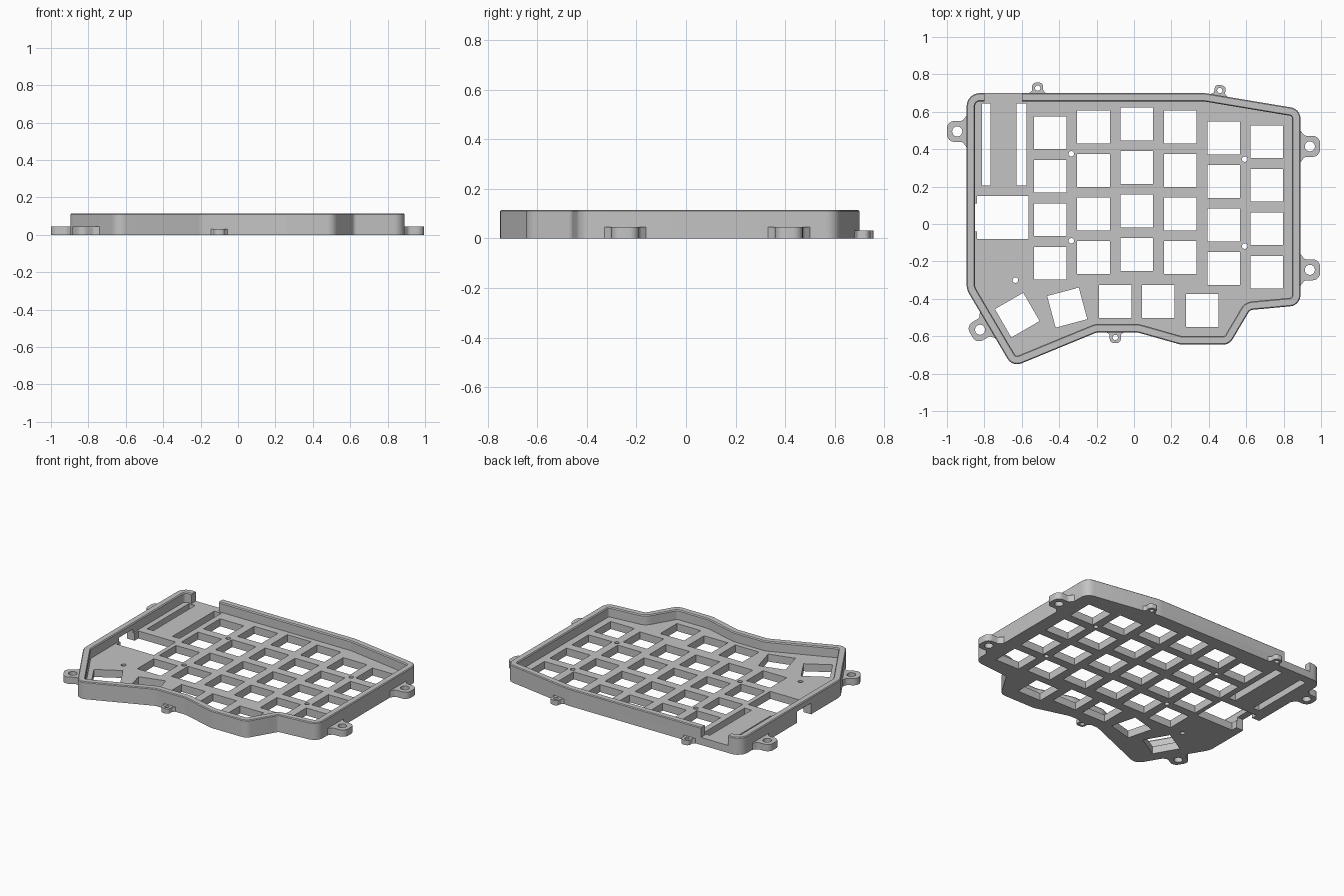
import bpy, bmesh
from math import pi, cos, sin, radians
from mathutils import Vector

if "Cube" in bpy.data.objects:
    bpy.data.objects.remove(bpy.data.objects["Cube"], do_unlink=True)

FLOOR, TOP = 0.05, 0.115
GREY = (0.55, 0.55, 0.55, 1)
mat = bpy.data.materials.new("neutral grey")
mat.use_nodes = True
mat.diffuse_color = GREY
mat.node_tree.nodes["Principled BSDF"].inputs["Base Color"].default_value = GREY


def add_mesh(name, mesh):
    obj = bpy.data.objects.new(name, mesh)
    bpy.context.collection.objects.link(obj)
    mesh.materials.clear()
    mesh.materials.append(mat)
    return obj


def smooth(obj):
    bpy.ops.object.select_all(action="DESELECT")
    obj.select_set(True)
    bpy.context.view_layer.objects.active = obj
    bpy.ops.object.shade_smooth_by_angle(angle=radians(30))


def rounded(corners, steps=6):
    """Round each (x, y, radius) corner of a closed polygon with an arc."""
    out = []
    for i, (x, y, r) in enumerate(corners):
        p = Vector((x, y))
        if r == 0:
            out.append(p)
            continue
        a = (Vector(corners[i - 1][:2]) - p).normalized()
        b = (Vector(corners[(i + 1) % len(corners)][:2]) - p).normalized()
        half = a.angle(b) / 2
        centre = p + (a + b).normalized() * (r / sin(half))
        reach = r * cos(half) / sin(half)
        start, end = p + a * reach - centre, p + b * reach - centre
        out += [centre + start.slerp(end, k / steps).normalized() * r for k in range(steps + 1)]
    return out


def inset(corners, d):
    """Move a counterclockwise polygon inwards, keeping its arcs concentric."""
    out = []
    for i, (x, y, r) in enumerate(corners):
        p = Vector((x, y))
        e1 = (p - Vector(corners[i - 1][:2])).normalized()
        e2 = (Vector(corners[(i + 1) % len(corners)][:2]) - p).normalized()
        n1, n2 = Vector((-e1.y, e1.x)), Vector((-e2.y, e2.x))
        q = p + (n1 + n2) * (d / (1 + n1.dot(n2)))
        turn = e1.x * e2.y - e1.y * e2.x
        out.append((q.x, q.y, max(r - d, 0.012) if turn > 0 else r + d))
    return out


def circle(x, y, r, n=24):
    return [Vector((x + r * cos(2 * pi * k / n), y + r * sin(2 * pi * k / n))) for k in range(n)]


def rect(x, y, w, h, turn=0):
    c, s = cos(radians(turn)), sin(radians(turn))
    return [Vector((x + u * w / 2 * c - v * h / 2 * s, y + u * w / 2 * s + v * h / 2 * c))
            for u, v in ((-1, -1), (1, -1), (1, 1), (-1, 1))]


def slab(name, loops, height):
    """Flat plate standing on the ground; inner loops become holes."""
    curve = bpy.data.curves.new(name, "CURVE")
    curve.dimensions, curve.fill_mode, curve.extrude = "2D", "BOTH", height / 2
    for loop in loops:
        spline = curve.splines.new("POLY")
        spline.points.add(len(loop) - 1)
        for point, p in zip(spline.points, loop):
            point.co = (p.x, p.y, 0, 1)
        spline.use_cyclic_u = True
    temp = bpy.data.objects.new(name + "_profile", curve)
    bpy.context.collection.objects.link(temp)
    graph = bpy.context.evaluated_depsgraph_get()
    mesh = bpy.data.meshes.new_from_object(temp.evaluated_get(graph))
    bpy.data.objects.remove(temp, do_unlink=True)
    bm = bmesh.new()
    bm.from_mesh(mesh)
    bmesh.ops.remove_doubles(bm, verts=bm.verts, dist=1e-5)
    bmesh.ops.translate(bm, verts=bm.verts, vec=(0, 0, height / 2))
    bmesh.ops.recalc_face_normals(bm, faces=bm.faces)
    bm.to_mesh(mesh)
    bm.free()
    obj = add_mesh(name, mesh)
    smooth(obj)
    return obj


# Outer case outline, counterclockwise from the back corner
outline = [(-0.895, 0.70, 0.07), (-0.895, -0.35, 0.1), (-0.65, -0.765, 0.06),
           (-0.20, -0.58, 0.06), (0.02, -0.58, 0.1), (0.25, -0.645, 0.1),
           (0.51, -0.645, 0.06), (0.62, -0.46, 0.03), (0.89, -0.435, 0.06),
           (0.89, 0.615, 0.06), (0.38, 0.70, 0.2)]

# Floor outline with the connector bay opening through the side
bay = [(-0.895, 0.11), (-0.84, 0.11), (-0.84, 0.15), (-0.565, 0.15),
       (-0.565, -0.08), (-0.84, -0.08), (-0.84, -0.04), (-0.895, -0.04)]
floor_outline = outline[:1] + [(x, y, 0) for x, y in bay] + outline[1:]
loops = [rounded(floor_outline)]

# Key openings: six staggered columns and five thumb keys
KEY, PITCH = 0.175, 0.2325
for x, y in ((-0.448, 0.488), (-0.217, 0.518), (0.015, 0.535),
             (0.247, 0.518), (0.48, 0.46), (0.71, 0.44)):
    loops += [rect(x, y - row * PITCH, KEY, KEY) for row in range(4)]
for x, y, turn in ((-0.624, -0.487, 30), (-0.357, -0.447, 15), (-0.10, -0.414, 0),
                   (0.13, -0.414, 0), (0.365, -0.463, 0)):
    loops.append(rect(x, y, KEY, KEY, turn))

# Controller pin slots and screw holes
loops += [rect(-0.791, 0.425, 0.046, 0.44), rect(-0.601, 0.425, 0.052, 0.44)]
for x, y in ((-0.335, 0.375), (-0.335, -0.09), (0.592, 0.347), (0.592, -0.118), (-0.634, -0.30)):
    loops.append(circle(x, y, 0.015, 16))
slab("key_plate", loops, FLOOR)

# Rim wall: a profile of inset and height swept round the outline
bm = bmesh.new()
rings = []
for d, z in ((0, FLOOR), (0, TOP - 0.005), (0.005, TOP), (0.04, TOP),
             (0.045, TOP - 0.007), (0.045, FLOOR)):
    rings.append([bm.verts.new((p.x, p.y, z)) for p in rounded(inset(outline, d))])
for i, ring in enumerate(rings):
    nxt = rings[(i + 1) % len(rings)]
    for k in range(len(ring)):
        j = (k + 1) % len(ring)
        bm.faces.new((ring[k], ring[j], nxt[j], nxt[k]))
bmesh.ops.recalc_face_normals(bm, faces=bm.faces)
mesh = bpy.data.meshes.new("rim_wall")
bm.to_mesh(mesh)
bm.free()
wall = add_mesh("rim_wall", mesh)

# Cable notch at the back and bridged connector gap at the side
for centre, size in (((-0.70, 0.68, 0.1), (0.20, 0.2, 0.2)),
                     ((-0.87, 0.035, 0), (0.12, 0.15, 0.15))):
    bpy.ops.mesh.primitive_cube_add(size=1, location=centre)
    cutter = bpy.context.object
    cutter.name, cutter.scale, cutter.hide_render = "notch_cutter", size, True
    cut = wall.modifiers.new("notch", "BOOLEAN")
    cut.operation, cut.solver, cut.object = "DIFFERENCE", "EXACT", cutter
    bpy.context.view_layer.objects.active = wall
    bpy.ops.object.modifier_apply(modifier=cut.name)
    bpy.data.objects.remove(cutter, do_unlink=True)
smooth(wall)


# Screw tabs round the outside
def tab(name, x, y, turn, scale, height):
    half = [(-0.03, 0.088, 0), (-0.002, 0.088, 0.015), (0.022, 0.056, 0.025), (0.105, 0.056, 0.04)]
    shape = rounded(half + [(u, -v, r) for u, v, r in reversed(half)])
    c, s = cos(radians(turn)), sin(radians(turn))
    place = lambda p: Vector((x + scale * (p.x * c - p.y * s), y + scale * (p.x * s + p.y * c)))
    slab(name, [[place(p) for p in loop] for loop in (shape, circle(0.05, 0, 0.027))], height)


tab("side_tab_right", -0.895, 0.495, 180, 1, 0.045)
tab("corner_tab", -0.78, -0.54, 210.5, 1, 0.045)
tab("side_tab_left_back", 0.89, 0.415, 0, 1, 0.045)
tab("side_tab_left_front", 0.89, -0.245, 0, 1, 0.045)
tab("small_tab_back_right", -0.515, 0.70, 90, 0.53, 0.032)
tab("small_tab_back_left", 0.455, 0.687, 81, 0.53, 0.032)
tab("small_tab_front", -0.10, -0.58, 270, 0.53, 0.032)
